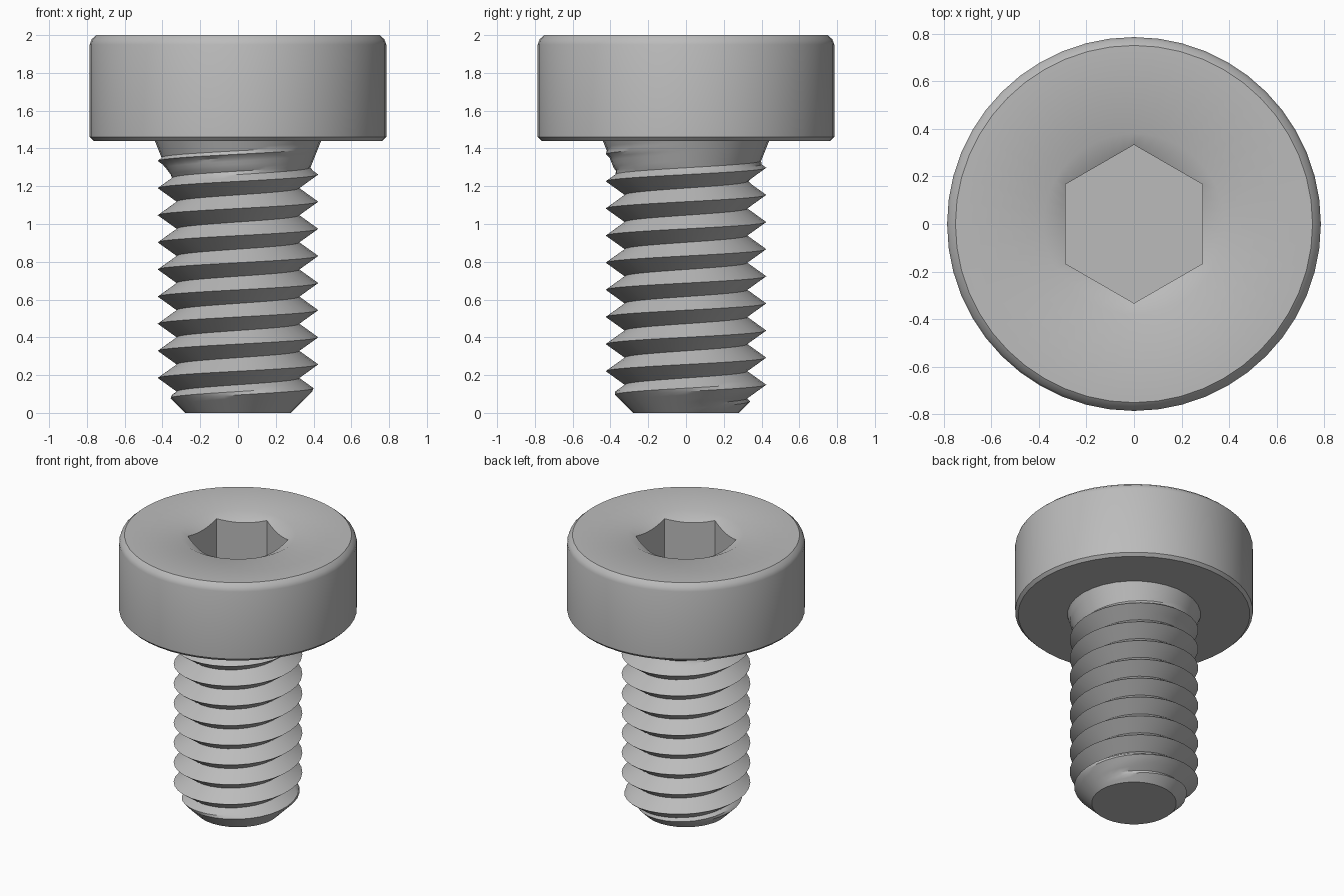
import bpy, bmesh
from math import sin, cos, pi, radians

cube = bpy.data.objects.get("Cube")
if cube:
    bpy.data.objects.remove(cube)

# One plain metal colour
steel = bpy.data.materials.new("grey_steel")
steel.use_nodes = True
GREY = (0.5, 0.5, 0.5, 1)
steel.diffuse_color = GREY
steel.node_tree.nodes["Principled BSDF"].inputs["Base Color"].default_value = GREY


def finish(bm, name):
    bmesh.ops.remove_doubles(bm, verts=bm.verts, dist=1e-5)
    bmesh.ops.recalc_face_normals(bm, faces=bm.faces)
    mesh = bpy.data.meshes.new(name)
    bm.to_mesh(mesh)
    bm.free()
    mesh.materials.append(steel)
    obj = bpy.data.objects.new(name, mesh)
    bpy.context.collection.objects.link(obj)
    bpy.ops.object.select_all(action='DESELECT')
    obj.select_set(True)
    bpy.context.view_layer.objects.active = obj
    bpy.ops.object.shade_smooth_by_angle(angle=radians(30))
    return obj


def skin(bm, rows):
    """Join neighbouring rows of vertices with quads."""
    for low, high in zip(rows, rows[1:]):
        for i in range(len(low) - 1):
            bm.faces.new((low[i], low[i + 1], high[i + 1], high[i]))


def point(bm, r, a, z):
    return bm.verts.new((r * cos(a), r * sin(a), z))


# Head: turned outer profile running into a countersunk hexagonal socket
SEGS = 48
APOTHEM, SINK, FLOOR = 0.288, 0.38, 1.58


def hex_radius(a):
    return APOTHEM / cos((a + pi / 6) % (pi / 3) - pi / 6)


angles = [2 * pi * i / SEGS for i in range(SEGS + 1)]
profile = [(0.36, 1.44), (0.765, 1.44), (0.785, 1.46), (0.785, 1.95),
           (0.775, 1.978), (0.75, 2.0), (SINK, 2.0)]
bm = bmesh.new()
rows = [[point(bm, r, a, z) for a in angles] for r, z in profile]
rows.append([point(bm, hex_radius(a), a, 2 - 0.5 * (SINK - hex_radius(a))) for a in angles])
rows.append([point(bm, hex_radius(a), a, FLOOR) for a in angles])
skin(bm, rows)
bm.faces.new(rows[-1][:-1])
finish(bm, "socket_head")

# Shank: helical rows carry the thread, the pointed tip and the flared neck
PITCH, ROOT, CREST, START = 0.1436, 0.325, 0.425, 0.113
TOP, STEPS, TURN = 1.44, 8, 32


def shank_radius(a, z):
    phase = ((z - START) / PITCH - a / (2 * pi)) % 1
    thread = ROOT + (CREST - ROOT) * abs(2 * phase - 1)
    neck = min(0.44 - 0.4 * (TOP - z), 0.385 - 0.75 * (1.3 - z))
    tip = 0.28 + z
    return min(max(thread, neck), tip)


bm = bmesh.new()
rows = []
for k in range(-2 * STEPS, 11 * STEPS):
    row = []
    for i in range(TURN + 1):
        a = 2 * pi * i / TURN
        z = START + PITCH * (k / STEPS + i / TURN)
        z = min(max(z, 0), TOP)
        row.append(point(bm, shank_radius(a, z), a, z))
    rows.append(row)
skin(bm, rows)
bmesh.ops.remove_doubles(bm, verts=bm.verts, dist=1e-5)
bmesh.ops.dissolve_degenerate(bm, edges=bm.edges, dist=1e-5)
bmesh.ops.holes_fill(bm, edges=[e for e in bm.edges if e.is_boundary], sides=0)
finish(bm, "threaded_shank")
